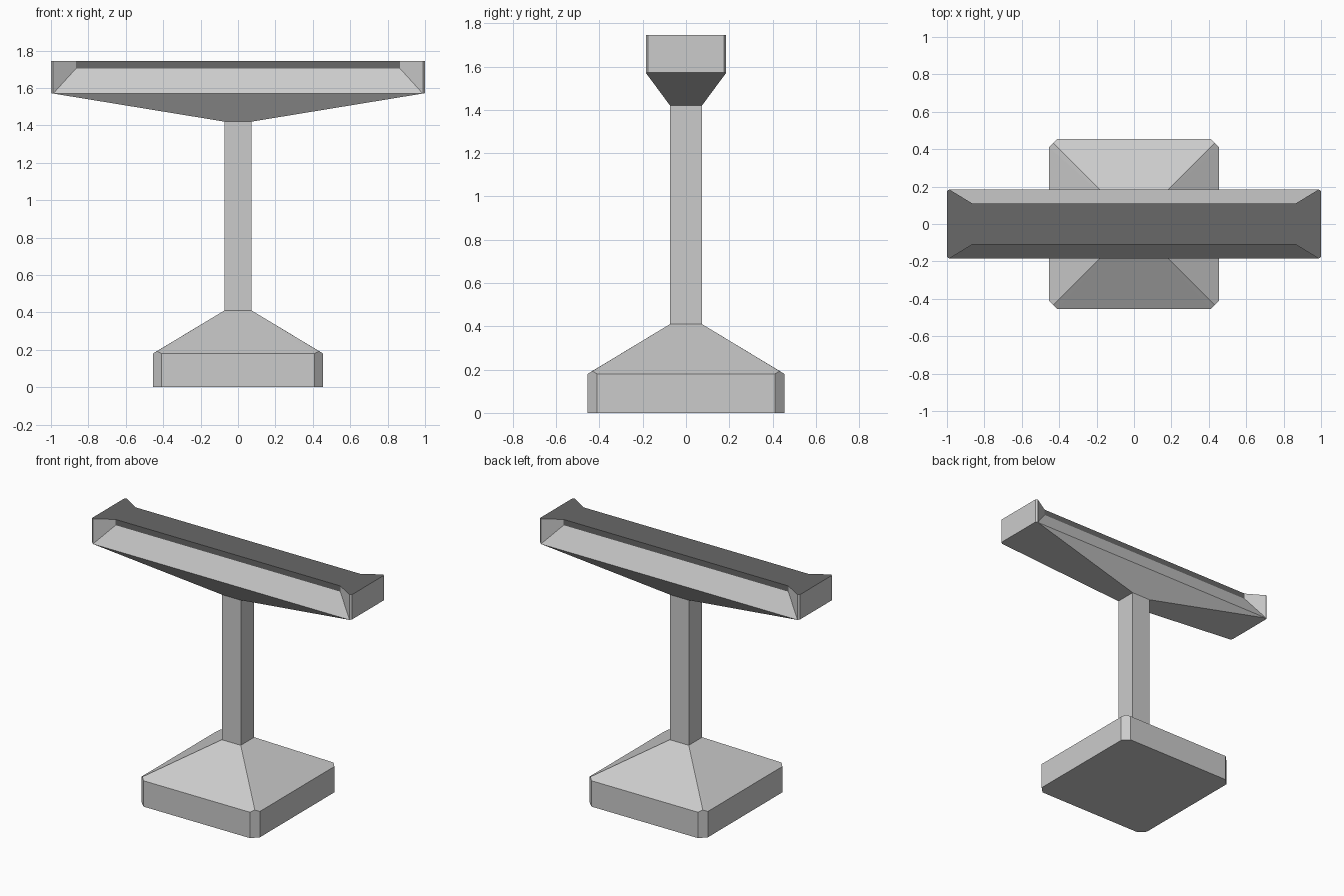
import bpy, bmesh, math

if "Cube" in bpy.data.objects:
    bpy.data.objects.remove(bpy.data.objects["Cube"])


def ring(quarter):
    """Mirror the points of the +x +y quarter into a full closed loop."""
    loop = []
    for sx, sy, step in ((1, 1, 1), (-1, 1, -1), (-1, -1, 1), (1, -1, -1)):
        loop += [(sx * x, sy * y, z) for x, y, z in quarter[::step]]
    return loop


def loft(name, quarters):
    """Skin a stack of loops into a closed, flat-faced solid."""
    bm = bmesh.new()
    loops = [[bm.verts.new(p) for p in ring(q)] for q in quarters]
    n = len(loops[0])
    for a, b in zip(loops, loops[1:]):
        for i in range(n):
            j = (i + 1) % n
            bm.faces.new((a[i], a[j], b[j], b[i]))
    bm.faces.new(loops[0][::-1])
    bm.faces.new(loops[-1])
    bmesh.ops.remove_doubles(bm, verts=bm.verts[:], dist=0.0005)
    bmesh.ops.dissolve_limit(bm, angle_limit=math.radians(0.5),
                             verts=bm.verts[:], edges=bm.edges[:])
    bmesh.ops.recalc_face_normals(bm, faces=bm.faces[:])
    mesh = bpy.data.meshes.new(name)
    bm.to_mesh(mesh)
    bm.free()
    obj = bpy.data.objects.new(name, mesh)
    bpy.context.collection.objects.link(obj)
    return obj


def post(z):
    return [(0.073, 0.074, z)] * 3


# Footing with chamfered corners and pyramid top, rising into the square post
loft("footing_and_post", [
    [(0.455, 0.41, 0), (0.4325, 0.4325, 0), (0.41, 0.455, 0)],
    [(0.455, 0.41, 0.18), (0.4325, 0.4325, 0.193), (0.41, 0.455, 0.18)],
    post(0.41),
    post(1.42),
])

# Cross beam: flared underside, sloping recess along front and back, block ends
end, corner, inner = (1.0, 0.175), (0.988, 0.185), (0.865, 0.11)
beam = loft("cross_beam", [
    post(1.42),
    [(*end, 1.572), (*corner, 1.57), (*corner, 1.57)],
    [(*p, 1.705) for p in (end, corner, inner)],
    [(*p, 1.745) for p in (end, corner, inner)],
])

# Dark top face and the narrow bands below its long edges
dark = bpy.data.materials.new("dark_top")
dark.diffuse_color = (0.14, 0.14, 0.14, 1)
dark.use_nodes = True
dark.node_tree.nodes["Principled BSDF"].inputs["Base Color"].default_value = dark.diffuse_color
beam.data.materials.append(None)
beam.data.materials.append(dark)
for poly in beam.data.polygons:
    zs = [beam.data.vertices[i].co.z for i in poly.vertices]
    if min(zs) > 1.70:
        poly.material_index = 1
